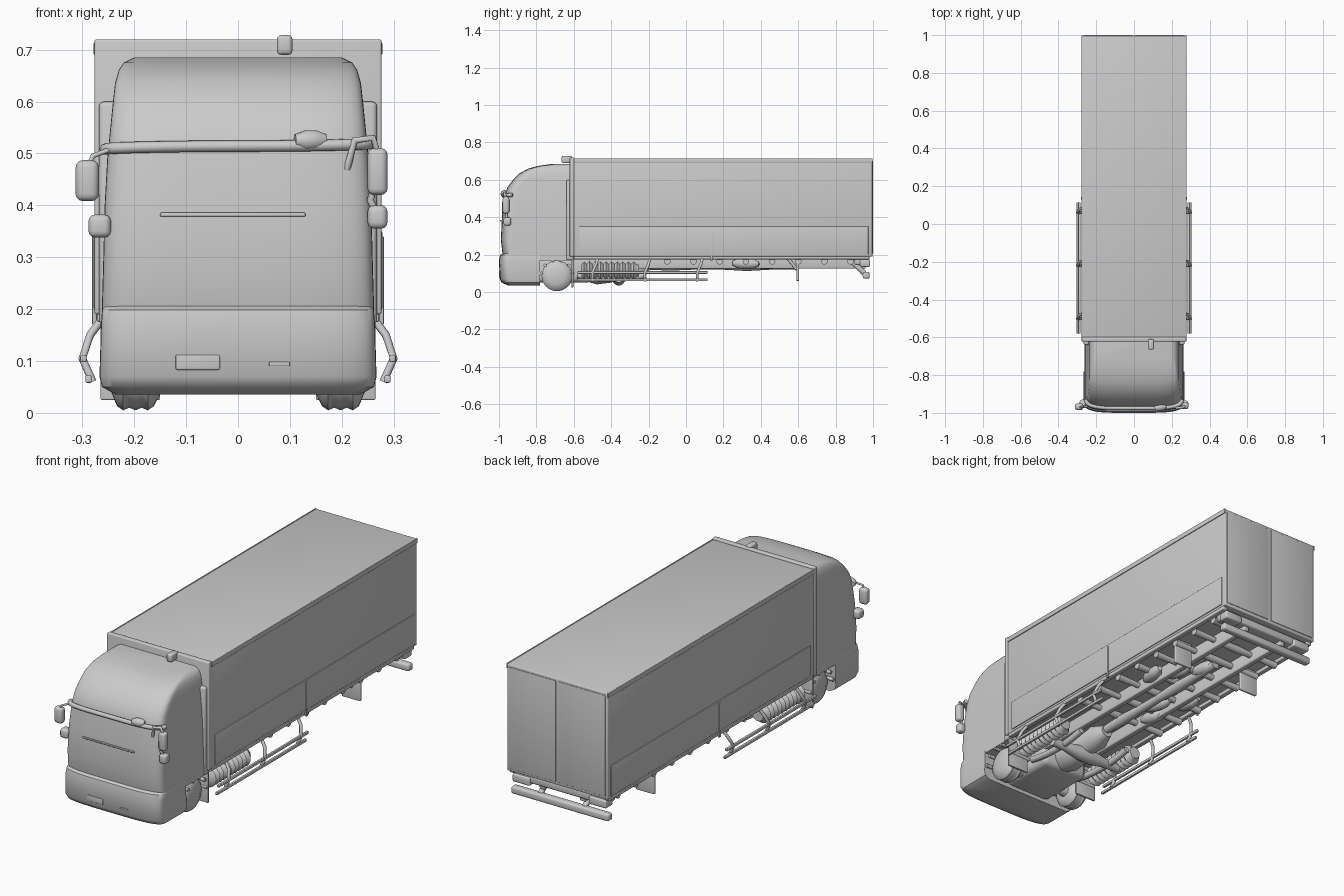
import bpy, bmesh, math, random
from mathutils import Vector

random.seed(4)
old = bpy.data.objects.get("Cube")
if old:
    bpy.data.objects.remove(old, do_unlink=True)

grey = bpy.data.materials.new("plain grey")
grey.use_nodes = True
grey.diffuse_color = (0.6, 0.6, 0.6, 1)
grey.node_tree.nodes["Principled BSDF"].inputs["Base Color"].default_value = (0.6, 0.6, 0.6, 1)


def finish(name, bm, angle=35):
    bmesh.ops.recalc_face_normals(bm, faces=bm.faces)
    mesh = bpy.data.meshes.new(name)
    bm.to_mesh(mesh)
    bm.free()
    mesh.materials.append(grey)
    obj = bpy.data.objects.new(name, mesh)
    bpy.context.collection.objects.link(obj)
    bpy.ops.object.select_all(action='DESELECT')
    obj.select_set(True)
    bpy.context.view_layer.objects.active = obj
    bpy.ops.object.shade_smooth_by_angle(angle=math.radians(angle))
    return obj


def box(name, x, y, z, bevel=0.0):
    """Box from (min, max) ranges."""
    bm = bmesh.new()
    bmesh.ops.create_cube(bm, size=1)
    for v in bm.verts:
        v.co = [sum(r) / 2 + c * (r[1] - r[0]) for r, c in zip((x, y, z), v.co)]
    if bevel:
        bmesh.ops.bevel(bm, geom=bm.edges[:], offset=bevel, segments=3, profile=0.5, affect='EDGES')
    return finish(name, bm)


def lathe(name, a, b, radii, sides=14):
    """Round part from a to b whose radius follows the list."""
    a, b = Vector(a), Vector(b)
    turn = (b - a).to_track_quat('Z', 'Y')
    bm = bmesh.new()
    rings = []
    for i, r in enumerate(radii):
        centre = a.lerp(b, i / (len(radii) - 1))
        rings.append([bm.verts.new(centre + turn @ Vector((r * math.cos(t), r * math.sin(t), 0)))
                      for t in [math.tau * k / sides for k in range(sides)]])
    skin(bm, rings)
    return finish(name, bm, 50)


def skin(bm, rings):
    n = len(rings[0])
    for lo, hi in zip(rings, rings[1:]):
        for k in range(n):
            bm.faces.new((lo[k], lo[(k + 1) % n], hi[(k + 1) % n], hi[k]))
    bm.faces.new(rings[0])
    bm.faces.new(rings[-1])


def tube(name, points, radius):
    curve = bpy.data.curves.new(name, 'CURVE')
    curve.dimensions = '3D'
    curve.bevel_depth = radius
    curve.bevel_resolution = 2
    curve.use_fill_caps = True
    spline = curve.splines.new('POLY')
    spline.points.add(len(points) - 1)
    for p, co in zip(spline.points, points):
        p.co = (*co, 1)
    curve.materials.append(grey)
    obj = bpy.data.objects.new(name, curve)
    bpy.context.collection.objects.link(obj)
    bpy.ops.object.select_all(action='DESELECT')
    obj.select_set(True)
    bpy.context.view_layer.objects.active = obj
    bpy.ops.object.convert(target='MESH')
    return bpy.context.object


def bow(front, width, t, depth=0.07):
    """Point on the rounded nose outline, t from 0 to pi."""
    c, s = math.cos(t), max(math.sin(t), 0)
    return (-math.copysign(abs(c) ** 0.5, c) * width, front + depth * (1 - s ** 0.5))


def shell(name, rows, back):
    """Loft of nose outlines; a row is height, front, half width."""
    bm = bmesh.new()
    rings = []
    for z, front, width in rows:
        outline = [bow(front, width, math.pi * k / 28) for k in range(29)]
        outline += [(width, back), (-width, back)]
        rings.append([bm.verts.new((x, y, z)) for x, y in outline])
    skin(bm, rings)
    return finish(name, bm, 40)


# Cab: upper body, bumper below with the wheel arches behind it
shell("cab_body", [(0.17, -0.975, 0.262), (0.21, -0.982, 0.262), (0.28, -0.990, 0.260),
                   (0.40, -0.984, 0.257), (0.49, -0.972, 0.252), (0.52, -0.968, 0.249),
                   (0.56, -0.955, 0.245), (0.60, -0.925, 0.241), (0.635, -0.89, 0.237),
                   (0.66, -0.845, 0.230), (0.675, -0.79, 0.220), (0.685, -0.72, 0.200)], -0.6)
shell("front_bumper", [(0.035, -0.95, 0.235), (0.05, -0.985, 0.262), (0.07, -0.996, 0.267),
                       (0.17, -1.0, 0.264), (0.198, -0.994, 0.262), (0.21, -0.975, 0.258)], -0.78)
box("number_plate", (-0.12, -0.035), (-1.0, -0.993), (0.083, 0.112), 0.003)
box("bumper_slot", (0.06, 0.10), (-1.0, -0.993), (0.09, 0.098), 0.002)
box("grille_bar", (-0.15, 0.13), (-0.994, -0.985), (0.378, 0.386), 0.003)
tube("sun_visor", [(*bow(-0.975, 0.257, math.pi * k / 28), 0.508 + 0.012 * k / 28)
                   for k in range(1, 28)], 0.011)
lathe("visor_lamp", (0.11, -0.975, 0.525), (0.17, -0.965, 0.525), [0.012, 0.02, 0.02, 0.012])
box("cab_rear_wall", (-0.268, 0.268), (-0.64, -0.6), (0.17, 0.6), 0.01)

# Mirrors, larger one hung out on the right
box("right_mirror", (-0.313, -0.268), (-0.985, -0.95), (0.408, 0.487), 0.014)
tube("right_mirror_arm", [(-0.24, -0.95, 0.51), (-0.28, -0.97, 0.495), (-0.29, -0.968, 0.47)], 0.005)
box("right_lower_mirror", (-0.288, -0.245), (-0.975, -0.93), (0.338, 0.382), 0.012)
box("left_mirror", (0.25, 0.288), (-0.98, -0.945), (0.42, 0.51), 0.012)
box("left_lower_mirror", (0.25, 0.288), (-0.975, -0.935), (0.355, 0.4), 0.012)
tube("left_mirror_arm", [(0.21, -0.96, 0.47), (0.225, -0.975, 0.525), (0.26, -0.97, 0.53),
                         (0.275, -0.96, 0.48), (0.255, -0.96, 0.41), (0.27, -0.955, 0.38)], 0.007)

# Cargo box with front frame, drop sides and rear doors
box("cargo_box", (-0.274, 0.274), (-0.61, 0.997), (0.19, 0.712), 0.004)
box("cargo_front_frame", (-0.277, 0.277), (-0.622, -0.598), (0.19, 0.72), 0.005)
box("roof_hook", (0.075, 0.105), (-0.665, -0.61), (0.69, 0.728), 0.008)
for s, side in ((-1, "right"), (1, "left")):
    def sx(a, b):
        return tuple(sorted((s * a, s * b)))
    box(side + "_drop_side", sx(0.272, 0.278), (-0.57, 0.975), (0.2, 0.35), 0.002)
    box(side + "_upper_rail", sx(0.272, 0.278), (-0.6, 0.997), (0.69, 0.714), 0.002)
    box(side + "_side_post", sx(0.272, 0.281), (0.13, 0.142), (0.17, 0.34), 0.002)
    box(side + "_rear_door", sx(0.008, 0.262), (0.994, 1.0), (0.205, 0.7), 0.002)
    box(side + "_bottom_rail", sx(0.245, 0.272), (-0.6, 0.98), (0.175, 0.195), 0.004)

    # Front wheel, arch liner and splash flap
    lathe(side + "_front_wheel", (s * 0.15, -0.69, 0.087), (s * 0.245, -0.69, 0.087),
          [0.05, 0.074, 0.082, 0.077, 0.082, 0.077, 0.082, 0.074, 0.045], 24)
    for k in range(6):
        t = math.pi * (0.05 + 0.18 * k)
        y, z = -0.69 + 0.085 * math.cos(t), 0.087 + 0.085 * math.sin(t)
        tube(side + "_arch_rib", [(s * 0.14, y, z), (s * 0.26, y, z)], 0.009)
    box(side + "_splash_flap", sx(0.15, 0.265), (-0.612, -0.602), (0.025, 0.19), 0.003)

    # Ribbed air tanks and springs behind the cab
    lathe(side + "_ribbed_tank", (s * 0.215, -0.56, 0.115), (s * 0.215, -0.25, 0.115),
          [0.03] + [0.05, 0.036] * 10 + [0.03])
    tube(side + "_leaf_spring", [(s * 0.14, -0.58 + 0.06 * k, 0.07 + 0.0022 * (k - 3) ** 2)
                                 for k in range(7)], 0.016)

    # Side guard: two bars on bent hangers
    for z, x in ((0.065, 0.288), (0.105, 0.298)):
        box(side + "_guard_bar", sx(x - 0.006, x + 0.006), (-0.58, 0.115), (z - 0.007, z + 0.007), 0.003)
    for y in (-0.5, -0.22, 0.06):
        tube(side + "_guard_hanger", [(s * 0.255, y + 0.03, 0.19), (s * 0.285, y + 0.02, 0.15),
                                      (s * 0.3, y, 0.105), (s * 0.28, y, 0.06)], 0.008)

    # Chassis rail, rear mudflap and bumper bracket
    box(side + "_chassis_rail", sx(0.095, 0.125), (-0.6, 0.96), (0.125, 0.192), 0.006)
    box(side + "_rear_flap", sx(0.15, 0.25), (0.59, 0.605), (0.06, 0.19), 0.004)
    tube(side + "_flap_stay", [(s * 0.2, 0.54, 0.185), (s * 0.2, 0.595, 0.12)], 0.009)
    tube(side + "_bumper_bracket", [(s * 0.12, 0.88, 0.17), (s * 0.12, 0.955, 0.1)], 0.014)
    box(side + "_tail_lamp", sx(0.16, 0.255), (0.93, 0.985), (0.135, 0.175), 0.008)

# Underbody: engine, gearbox, drive shaft, cross members, rear bar
box("engine_block", (-0.13, 0.13), (-0.8, -0.5), (0.05, 0.19), 0.03)
lathe("gearbox", (0, -0.55, 0.11), (0, -0.2, 0.13), [0.05, 0.075, 0.07, 0.055, 0.06, 0.03])
lathe("drive_shaft", (0, -0.22, 0.14), (0, 0.6, 0.14), [0.02, 0.026, 0.02, 0.02, 0.028, 0.02, 0.02])
lathe("front_axle", (-0.16, -0.69, 0.075), (0.16, -0.69, 0.075), [0.03, 0.02, 0.025, 0.025, 0.02, 0.03])
lathe("middle_axle", (-0.2, -0.36, 0.07), (0.2, -0.36, 0.07), [0.02, 0.022, 0.035, 0.035, 0.022, 0.02])
for k in range(8):
    y = -0.1 + 0.14 * k
    lathe("cross_member", (-0.25, y, 0.165), (0.25, y, 0.165), [0.018, 0.014, 0.02, 0.014, 0.018], 10)
for k in range(6):
    x, y = random.uniform(-0.17, 0.17), -0.05 + 0.1 * k
    lathe("air_bottle", (x, y, 0.155), (x + random.uniform(-0.04, 0.04), y + 0.14, 0.15),
          [0.012, 0.027, 0.03, 0.03, 0.027, 0.012])
box("rear_beam", (-0.25, 0.25), (0.9, 0.975), (0.145, 0.185), 0.01)
box("rear_bumper_bar", (-0.265, 0.265), (0.945, 0.982), (0.072, 0.108), 0.01)
